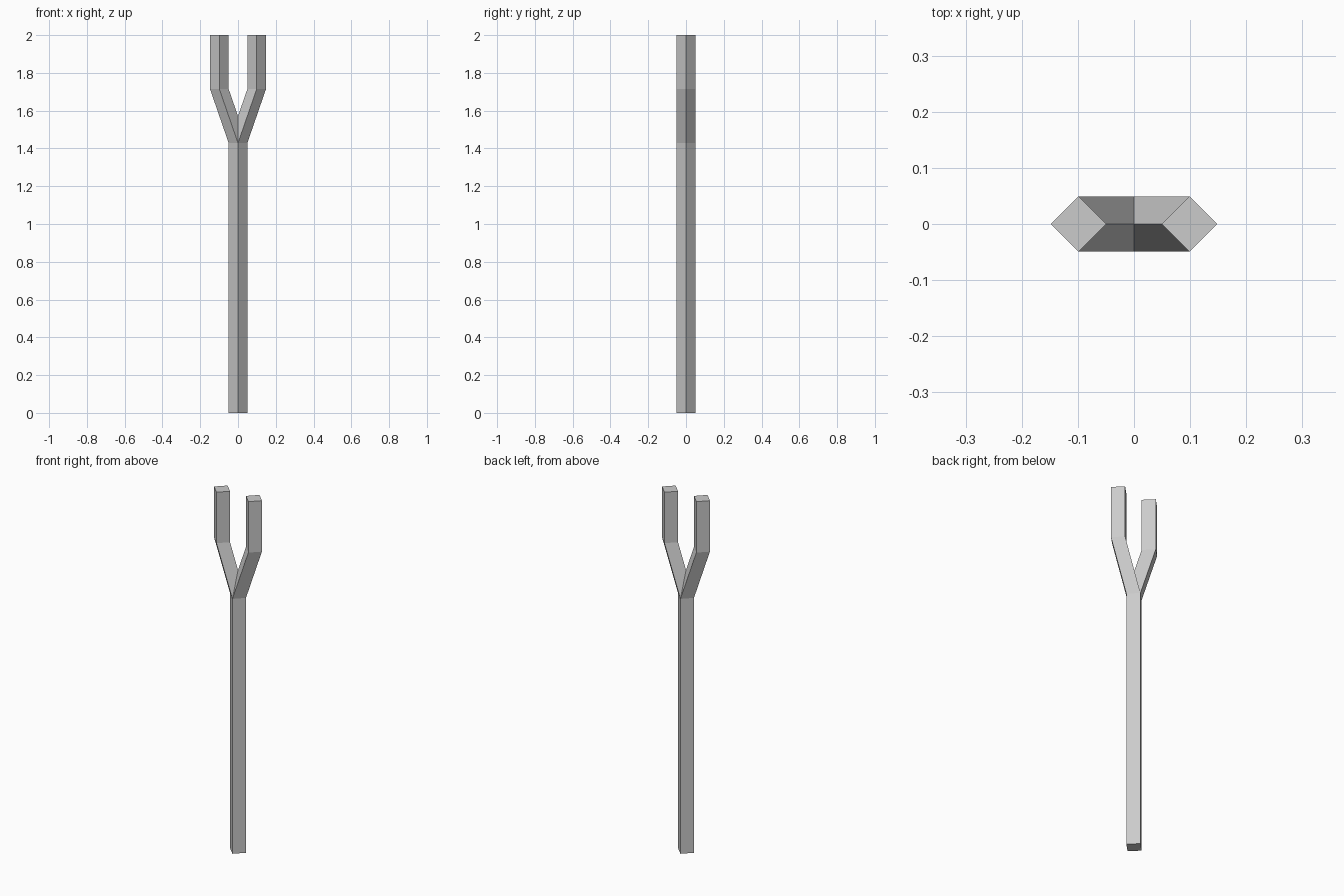
import bpy, bmesh

if "Cube" in bpy.data.objects:
    bpy.data.objects.remove(bpy.data.objects["Cube"])

R = 0.0494       # half diagonal of the square bar, set corner-forward
SPREAD = 0.0988  # prong offset from the pole axis
PATH = [(0, 0), (0, 1.4286), (SPREAD, 1.7143), (SPREAD, 2.0)]

# Right half: sweep the diamond section up the pole and along one prong
bm = bmesh.new()
rings = []
for x, z in PATH:
    rings.append([bm.verts.new((x + dx, dy, z))
                  for dx, dy in ((R, 0), (0, R), (-R, 0), (0, -R))])
for lo, hi in zip(rings, rings[1:]):
    for i in range(4):
        j = (i + 1) % 4
        bm.faces.new((lo[i], lo[j], hi[j], hi[i]))
bm.faces.new(rings[0][::-1])
bm.faces.new(rings[-1])

# Trim at the centre plane so the two prongs meet in a clean crotch
bmesh.ops.bisect_plane(bm, geom=bm.verts[:] + bm.edges[:] + bm.faces[:], dist=1e-5,
                       plane_co=(0, 0, 0), plane_no=(1, 0, 0), clear_inner=True)
bmesh.ops.recalc_face_normals(bm, faces=bm.faces[:])
# Keep the outward direction: the bottom cap must face down
bottom = min(bm.faces, key=lambda f: f.calc_center_median().z)
if bottom.normal.z > 0:
    bmesh.ops.reverse_faces(bm, faces=bm.faces[:])

mesh = bpy.data.meshes.new("forked_pole")
bm.to_mesh(mesh)
bm.free()
pole = bpy.data.objects.new("forked_pole", mesh)
bpy.context.collection.objects.link(pole)

# Mirror to the left half
mirror = pole.modifiers.new("mirror", 'MIRROR')
mirror.use_axis = (True, False, False)
mirror.use_mirror_merge = True
mirror.merge_threshold = 0.0005
